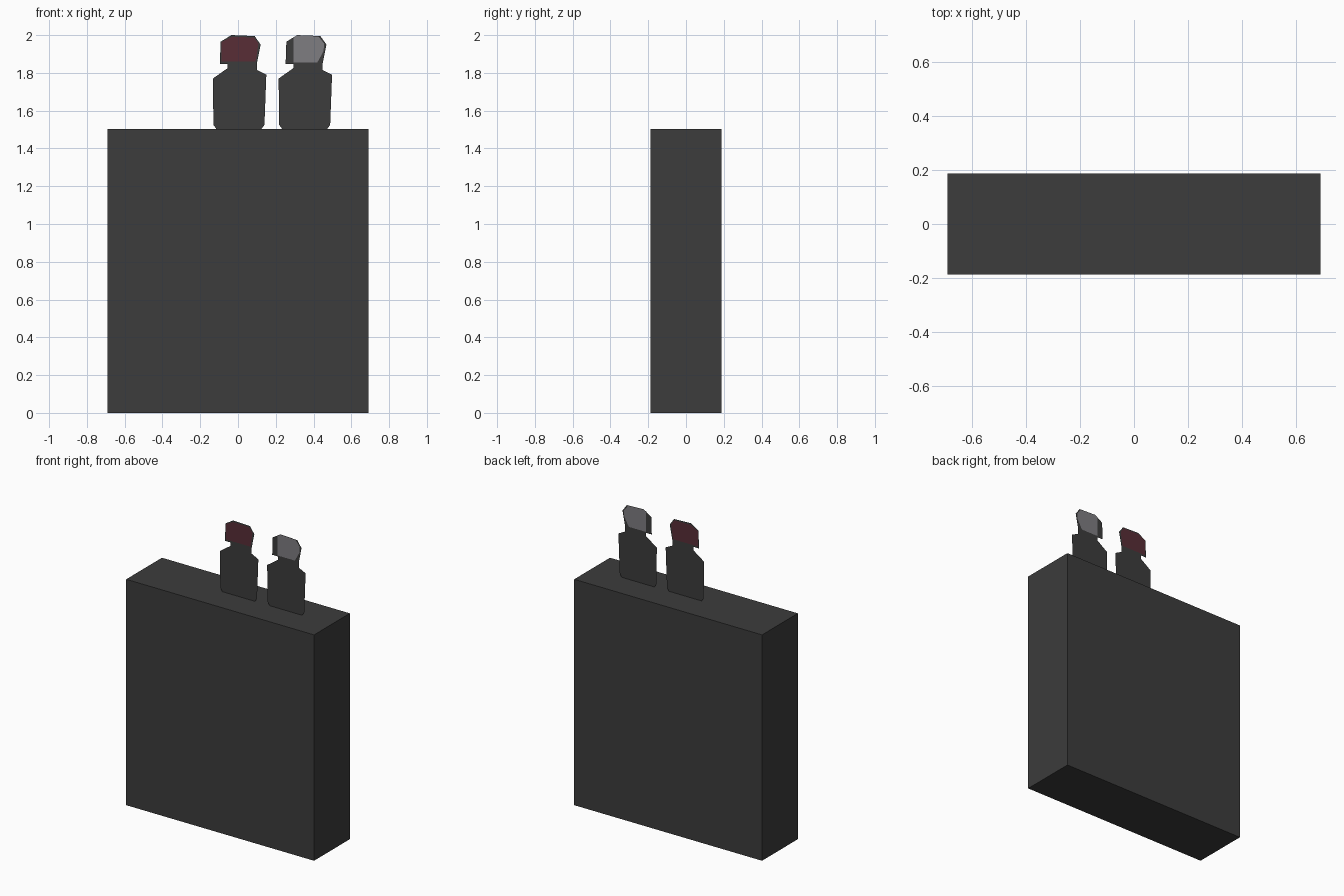
import bpy, bmesh

if "Cube" in bpy.data.objects:
    bpy.data.objects.remove(bpy.data.objects["Cube"])


def material(name, rgb):
    m = bpy.data.materials.new(name)
    m.diffuse_color = (*rgb, 1)
    m.use_nodes = True
    m.node_tree.nodes["Principled BSDF"].inputs["Base Color"].default_value = m.diffuse_color
    return m


CHARCOAL = material("charcoal", (0.045, 0.045, 0.045))
MAROON = material("maroon", (0.098, 0.027, 0.037))
GREY = material("grey", (0.21, 0.205, 0.22))


def finish(bm, name, mat):
    me = bpy.data.meshes.new(name)
    bm.to_mesh(me)
    bm.free()
    me.materials.append(mat)
    ob = bpy.data.objects.new(name, me)
    bpy.context.collection.objects.link(ob)
    return ob


def sheet(name, profile, mat, dx=0.0, ys=(0.0,)):
    """Flat cut-out in the xz plane, one face for each y."""
    bm = bmesh.new()
    for y in ys:
        f = bm.faces.new([bm.verts.new((x + dx, y, z)) for x, z in profile])
        f.normal_update()
        if f.normal.y * (y or -1) < 0:
            f.normal_flip()
    return finish(bm, name, mat)


# Large block
bm = bmesh.new()
bmesh.ops.create_cube(bm, size=1)
for v in bm.verts:
    v.co = (v.co.x * 1.384, v.co.y * 0.376, (v.co.z + 0.5) * 1.504)
finish(bm, "block", CHARCOAL)

# Paper-thin silhouette: body and head outline
FIGURE = [(-0.115, 1.504), (0.125, 1.504), (0.14, 1.525), (0.15, 1.79),
          (0.10, 1.815), (0.10, 1.85), (0.12, 1.95), (0.088, 1.995),
          (-0.035, 2.0), (-0.092, 1.965), (-0.096, 1.848), (-0.055, 1.848),
          (-0.055, 1.825), (-0.133, 1.77), (-0.13, 1.525)]
# Coloured face areas
RED_FACE = [(-0.088, 1.86), (0.092, 1.86), (0.098, 1.885), (0.108, 1.955),
            (0.085, 1.988), (-0.035, 1.99), (-0.088, 1.963)]
GREY_FACE = [(-0.055, 1.855), (0.072, 1.855), (0.105, 1.915), (0.108, 1.955),
             (0.078, 1.993), (-0.035, 1.998), (-0.055, 1.988)]

for label, dx, face, mat in (("left", 0.0, RED_FACE, MAROON),
                             ("right", 0.348, GREY_FACE, GREY)):
    sheet(label + "_figure", FIGURE, CHARCOAL, dx)
    sheet(label + "_figure_face", face, mat, dx, (-0.002, 0.002))
